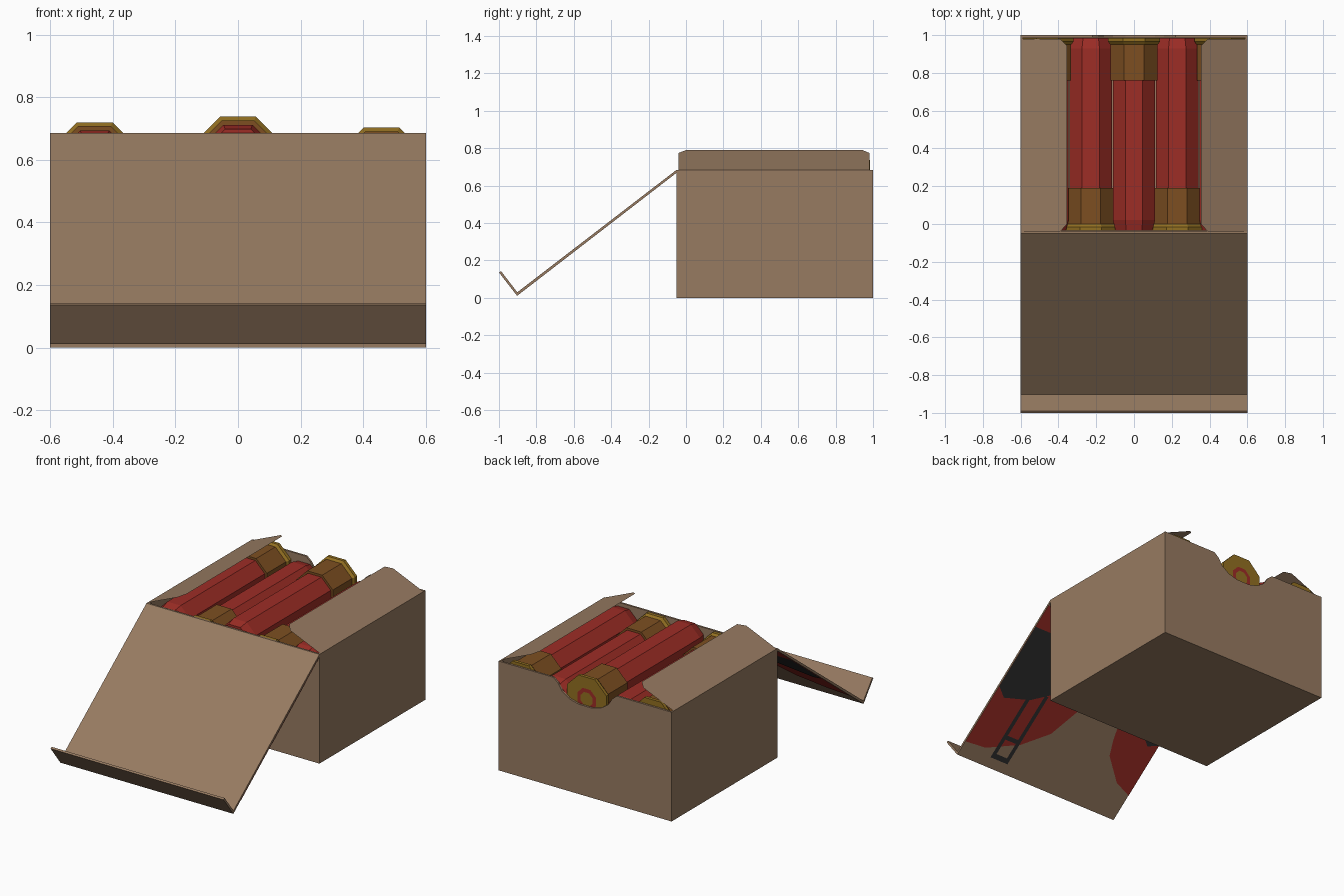
import bpy
import bmesh
from math import cos, sin, pi

if "Cube" in bpy.data.objects:
    bpy.data.objects.remove(bpy.data.objects["Cube"])


def material(name, rgb):
    mat = bpy.data.materials.new(name)
    mat.use_nodes = True
    mat.diffuse_color = (*rgb, 1)
    mat.node_tree.nodes["Principled BSDF"].inputs["Base Color"].default_value = (*rgb, 1)
    return mat


CARD = material("tan_card", (0.31, 0.197, 0.12))
RED = material("red", (0.34, 0.026, 0.019))
GOLD = material("gold_rim", (0.29, 0.16, 0.0155))
BRASS = material("brown_brass", (0.205, 0.078, 0.0155))
BLACK = material("charcoal_print", (0.03, 0.03, 0.03))


def finish(name, bm, mats):
    bmesh.ops.recalc_face_normals(bm, faces=bm.faces)
    mesh = bpy.data.meshes.new(name)
    bm.to_mesh(mesh)
    bm.free()
    for mat in mats:
        mesh.materials.append(mat)
    obj = bpy.data.objects.new(name, mesh)
    bpy.context.collection.objects.link(obj)
    return obj


def sheet(name, points, mat):
    """One flat face through the given points."""
    bm = bmesh.new()
    bm.faces.new([bm.verts.new(p) for p in points])
    obj = finish(name, bm, [mat])
    return obj


def prism(name, points, sweep, mat):
    """A flat outline swept along a vector."""
    bm = bmesh.new()
    face = bm.faces.new([bm.verts.new(p) for p in points])
    result = bmesh.ops.extrude_face_region(bm, geom=[face], use_keep_orig=True)
    verts = [g for g in result["geom"] if isinstance(g, bmesh.types.BMVert)]
    bmesh.ops.translate(bm, verts=verts, vec=sweep)
    return finish(name, bm, [mat])


# Carton walls
HALF, FRONT, BACK, TOP, WALL = 0.6, -0.05, 1.0, 0.685, 0.012
prism("carton_floor", [(-HALF, FRONT, 0), (HALF, FRONT, 0), (HALF, BACK, 0), (-HALF, BACK, 0)],
      (0, 0, WALL), CARD)
prism("carton_front", [(-HALF, FRONT, 0), (HALF, FRONT, 0), (HALF, FRONT, TOP), (-HALF, FRONT, TOP)],
      (0, WALL, 0), CARD)
for side, label in ((1, "left"), (-1, "right")):
    x = side * HALF
    prism("carton_side_" + label, [(x, FRONT, 0), (x, BACK, 0), (x, BACK, TOP), (x, FRONT, TOP)],
          (-side * WALL, 0, 0), CARD)
    # Raised side flap with clipped corners
    tip, corner = side * 0.355, side * 0.39
    sheet("side_flap_" + label,
          [(x, -0.04, TOP), (corner, -0.04, 0.775), (tip, 0, 0.79),
           (tip, 0.945, 0.79), (corner, 0.98, 0.775), (x, 0.98, TOP)], CARD)

# Back wall with thumb notch
notch = [(0.22, 0), (0.19, 0.025), (0.16, 0.07), (0.11, 0.105), (0.045, 0.122)]
edge = [(x, BACK, TOP - d) for x, d in notch] + [(-x, BACK, TOP - d) for x, d in reversed(notch)]
prism("carton_back",
      [(-HALF, BACK, 0), (HALF, BACK, 0), (HALF, BACK, TOP)] + edge + [(-HALF, BACK, TOP)],
      (0, -WALL, 0), CARD)

# Open lid with folded tuck tab
lid_profile = [(-0.05, 0.685), (-0.902, 0.03), (-0.989, 0.143), (-1.0, 0.136), (-0.903, 0.011), (-0.05, 0.669)]
prism("open_lid", [(-HALF, y, z) for y, z in lid_profile], (2 * HALF, 0, 0), CARD)


# Printed shapes on the outer side of the lid
def on_lid(s, t, lift):
    y = -0.05 - 0.853 * t
    z = 0.669 - 0.658 * t
    return (HALF - s, y + 0.61 * lift, z - 0.79 * lift)


def printed(name, outline, mat, lift):
    sheet(name, [on_lid(s, t, lift) for s, t in outline], mat)


printed("lid_red_print",
        [(0, 0.02), (0, 0.912), (0.146, 0.902), (0.35, 0.81), (0.495, 0.686), (0.57, 0.522),
         (0.6, 0.4), (0.85, 0.4), (0.9, 0.586), (0.935, 0.673), (1.08, 0.798), (1.2, 0.839), (1.2, 0.02)],
        RED, 0.002)
printed("lid_dark_print",
        [(0, 0.16), (0, 0.55), (0.07, 0.6), (0.24, 0.555), (0.34, 0.49), (0.5, 0.4),
         (0.95, 0.4), (1.13, 0.54), (1.2, 0.51), (1.2, 0.16)], BLACK, 0.004)
frame_bars = [(0.21, 0.235, 0.5, 0.94), (0.315, 0.34, 0.5, 0.94), (0.21, 0.34, 0.91, 0.94),
              (0.21, 0.34, 0.79, 0.815)]
for i, (s0, s1, t0, t1) in enumerate(frame_bars):
    printed("lid_frame_bar_%d" % (i + 1), [(s0, t0), (s1, t0), (s1, t1), (s0, t1)], BLACK, 0.005)

# Eight-sided cartridge: (distance from base, radius, material of the band that follows)
PROFILE = [(0, 0.045, 1), (0, 0.07, 0), (0, 0.149, 0), (0.02, 0.149, 0), (0.035, 0.136, 2),
           (0.225, 0.136, 2), (0.225, 0.121, 1), (0.965, 0.121, 1), (1.02, 0.106, 1),
           (1.02, 0.08, 1), (1.0, 0.03, 1)]
MATS = [GOLD, RED, BRASS]
PROFILE[0] = (0, 0.045, 1)


def cartridge(name, x, z, base_at_back):
    start, step = (0.985, -1) if base_at_back else (-0.035, 1)
    bm = bmesh.new()
    rings = []
    for d, r, _ in PROFILE:
        angles = [(k + 0.5) * pi / 4 for k in range(8)]
        rings.append([bm.verts.new((x + r * cos(a), start + step * d, z + r * sin(a))) for a in angles])
    for (lower, upper), (_, _, index) in zip(zip(rings, rings[1:]), PROFILE):
        for k in range(8):
            j = (k + 1) % 8
            bm.faces.new((lower[k], lower[j], upper[j], upper[k])).material_index = index
    bm.faces.new(rings[0]).material_index = 0
    bm.faces.new(rings[-1]).material_index = 1
    finish(name, bm, MATS)


# Alternating rows of cartridges
heights = [0.582, 0.545, 0.6, 0.545, 0.565]
for layer in range(2):
    for i, z in enumerate(heights):
        cartridge("cartridge_%d_%d" % (layer + 1, i + 1), (i - 2) * 0.229, z - 0.26 * layer, i % 2 == 0)
